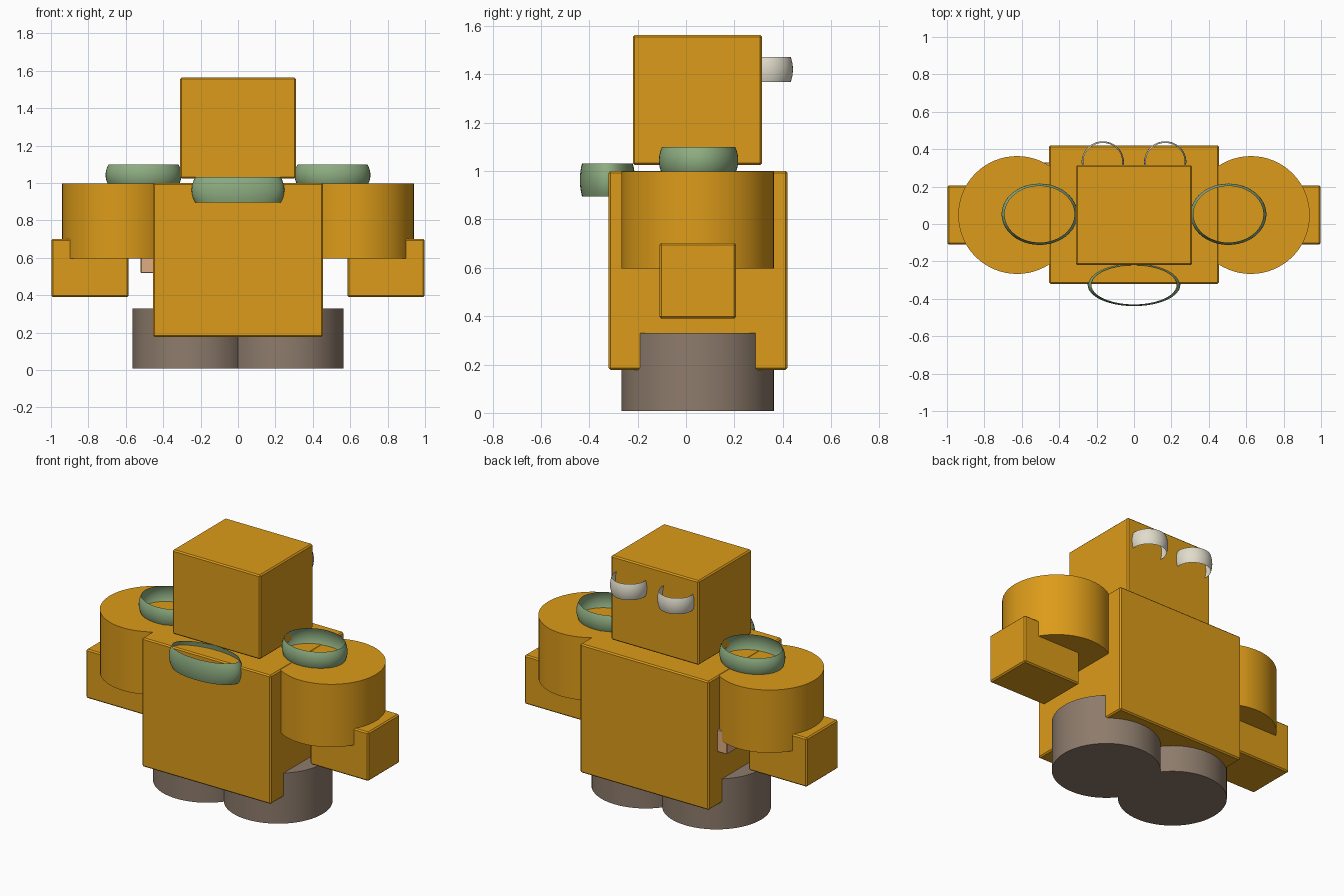
import bpy, bmesh, math

if "Cube" in bpy.data.objects:
    bpy.data.objects.remove(bpy.data.objects["Cube"])


def material(name, r, g, b):
    m = bpy.data.materials.new(name)
    m.diffuse_color = (r, g, b, 1)
    m.use_nodes = True
    m.node_tree.nodes["Principled BSDF"].inputs["Base Color"].default_value = m.diffuse_color
    return m


ORANGE = material("orange", 0.72, 0.33, 0.01)
GREEN = material("green", 0.27, 0.42, 0.22)
BROWN = material("brown", 0.27, 0.20, 0.15)
CREAM = material("cream", 0.75, 0.72, 0.60)
PEACH = material("peach", 0.75, 0.42, 0.22)


def add(name, bm, loc, mat, smooth=True):
    bmesh.ops.recalc_face_normals(bm, faces=bm.faces)
    me = bpy.data.meshes.new(name)
    bm.to_mesh(me)
    bm.free()
    ob = bpy.data.objects.new(name, me)
    ob.location = loc
    me.materials.append(mat)
    bpy.context.collection.objects.link(ob)
    if smooth:
        bpy.ops.object.select_all(action='DESELECT')
        ob.select_set(True)
        bpy.context.view_layer.objects.active = ob
        bpy.ops.object.shade_smooth_by_angle(angle=math.radians(35))
    return ob


def box(name, lo, hi, mat, bevel=0.008):
    bm = bmesh.new()
    bmesh.ops.create_cube(bm, size=1)
    bmesh.ops.scale(bm, vec=[b - a for a, b in zip(lo, hi)], verts=bm.verts)
    bmesh.ops.bevel(bm, geom=bm.edges[:], offset=bevel, segments=1, affect='EDGES')
    add(name, bm, [(a + b) / 2 for a, b in zip(lo, hi)], mat, False)


def cylinder(name, x, y, z0, z1, r, mat):
    bm = bmesh.new()
    bmesh.ops.create_cone(bm, cap_ends=True, segments=64, radius1=r, radius2=r, depth=z1 - z0)
    add(name, bm, (x, y, (z0 + z1) / 2), mat)


def band(name, loc, rx, ry, half, mat, n=48, rows=8):
    # open-ended barrel: the middle slice of an ellipsoid
    bm = bmesh.new()
    rings = []
    for j in range(rows + 1):
        t = 2 * j / rows - 1
        k = math.sqrt(1 - (0.39 * t) ** 2)
        rings.append([bm.verts.new((rx * k * math.cos(2 * math.pi * i / n),
                                    ry * k * math.sin(2 * math.pi * i / n),
                                    half * t)) for i in range(n)])
    for a, b in zip(rings, rings[1:]):
        for i in range(n):
            j = (i + 1) % n
            bm.faces.new((a[i], a[j], b[j], b[i]))
    add(name, bm, loc, mat)


# Torso and head blocks
box("torso", (-0.455, -0.32, 0.178), (0.455, 0.42, 1.0), ORANGE)
box("head", (-0.31, -0.22, 1.025), (0.31, 0.315, 1.563), ORANGE)

# Mirrored limbs, shoulder rings and eyes
for side, s in (("left", -1), ("right", 1)):
    cylinder(side + "_arm", s * 0.625, 0.048, 0.597, 0.998, 0.315, ORANGE)
    x0, x1 = sorted((s * 0.585, s * 0.998))
    box(side + "_hand", (x0, -0.11, 0.39), (x1, 0.207, 0.702), ORANGE)
    cylinder(side + "_foot", s * 0.25, 0.048, 0.008, 0.33, 0.315, BROWN)
    band(side + "_shoulder_ring", (s * 0.505, 0.052, 1.044), 0.203, 0.164, 0.056, GREEN)
    band(side + "_eye", (s * 0.167, 0.332, 1.42), 0.113, 0.11, 0.051, CREAM)

# Chest ring and the small block tucked under one arm
band("chest_ring", (0, -0.325, 0.963), 0.248, 0.114, 0.068, GREEN)
box("side_block", (-0.52, 0.22, 0.518), (-0.38, 0.33, 0.66), PEACH, 0.004)
